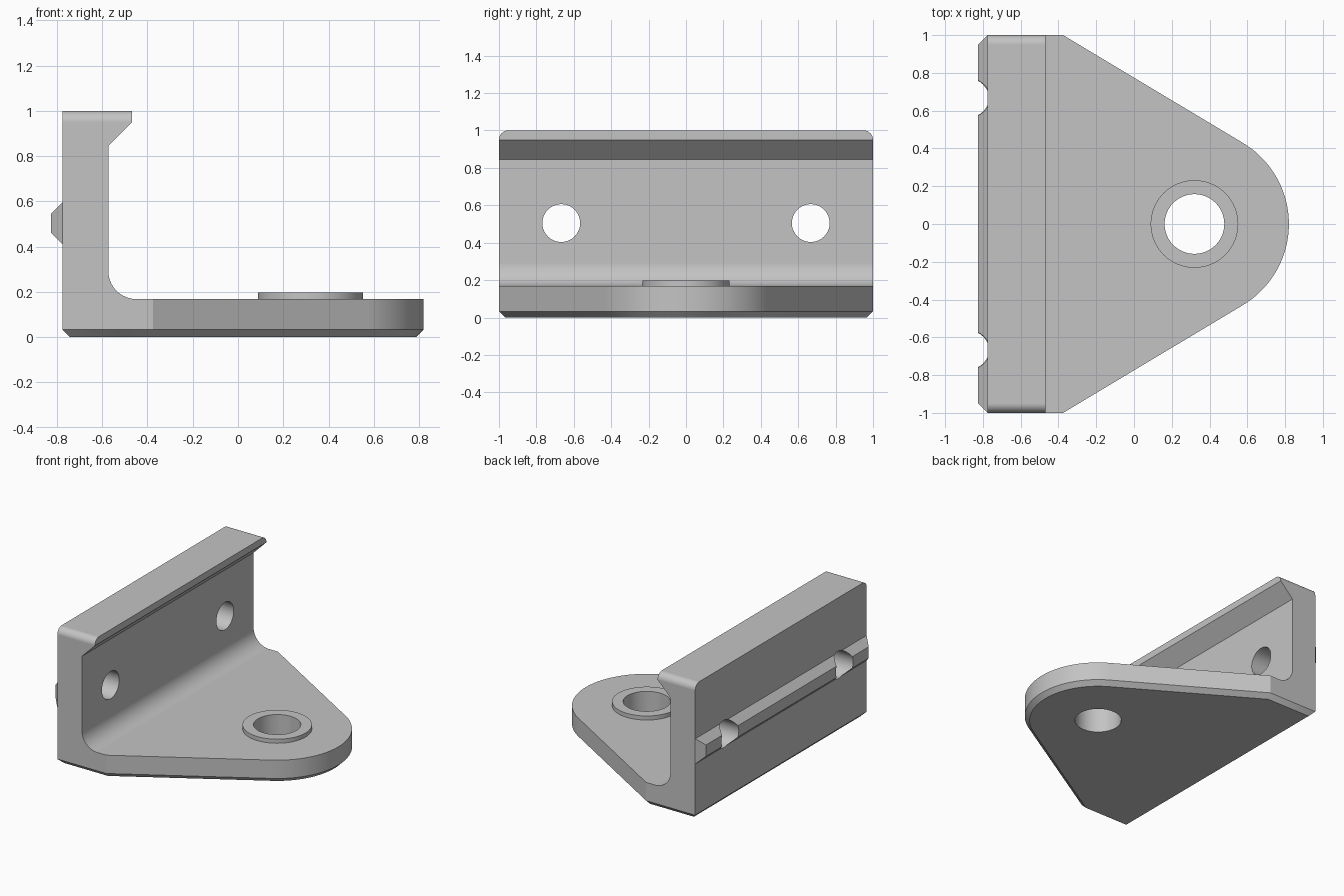
import bpy, bmesh
from math import cos, sin, radians, pi
from mathutils import Matrix

cube = bpy.data.objects.get("Cube")
if cube:
    bpy.data.objects.remove(cube, do_unlink=True)

GREY = (0.55, 0.55, 0.55, 1)
grey = bpy.data.materials.new("plain grey")
grey.use_nodes = True
grey.diffuse_color = GREY
grey.node_tree.nodes["Principled BSDF"].inputs["Base Color"].default_value = GREY

BACK, END = -0.775, 1.0           # back face of the wall, half length
PLATE, CHAMFER = 0.168, 0.033     # plate thickness, bottom chamfer
EYE_X, EYE_R = 0.32, 0.5          # centre and radius of the rounded tip


def make(name, bm):
    bmesh.ops.recalc_face_normals(bm, faces=bm.faces)
    mesh = bpy.data.meshes.new(name)
    bm.to_mesh(mesh)
    bm.free()
    mesh.materials.append(grey)
    ob = bpy.data.objects.new(name, mesh)
    bpy.context.collection.objects.link(ob)
    return ob


def arc(cx, cy, r, start, stop, steps):
    angles = [radians(start + (stop - start) * i / steps) for i in range(steps + 1)]
    return [(cx + r * cos(a), cy + r * sin(a)) for a in angles]


def prism(points, vector):
    bm = bmesh.new()
    face = bm.faces.new([bm.verts.new(p) for p in points])
    new = bmesh.ops.extrude_face_region(bm, geom=[face], use_keep_orig=True)["geom"]
    moved = [v for v in new if isinstance(v, bmesh.types.BMVert)]
    bmesh.ops.translate(bm, verts=moved, vec=vector)
    return bm


def cylinder(name, r, depth, centre, along_x=False):
    bm = bmesh.new()
    turn = Matrix.Rotation(pi / 2 if along_x else 0, 4, "Y")
    bmesh.ops.create_cone(bm, cap_ends=True, segments=64, radius1=r, radius2=r,
                          depth=depth, matrix=Matrix.Translation(centre) @ turn)
    return make(name, bm)


def combine(target, other, operation):
    mod = target.modifiers.new(operation.title(), "BOOLEAN")
    mod.object, mod.operation, mod.solver = other, operation, "EXACT"
    other.hide_render = True
    bpy.context.view_layer.objects.active = target
    bpy.ops.object.modifier_apply(modifier=mod.name)
    bpy.data.objects.remove(other, do_unlink=True)


# Base plate: tapered to a round tip, chamfered around the bottom
outline = [(BACK, -END), (-0.375, -END)]
outline += arc(EYE_X, 0, EYE_R, -59, 59, 40)
outline += [(-0.375, END), (BACK, END)]
bm = prism([(x, y, 0) for x, y in outline], (0, 0, PLATE))
rim = [e for e in bm.edges if all(v.co.z < 0.001 for v in e.verts)]
bmesh.ops.bevel(bm, geom=rim, offset=CHAMFER, segments=1, affect="EDGES",
                clamp_overlap=False)
bracket = make("bracket", bm)

# Upright wall: hooked lip on top, fillet at the foot
profile = [(BACK, 0.1), (BACK, END), (-0.468, END), (-0.468, 0.95), (-0.573, 0.845)]
profile += arc(-0.448, PLATE + 0.125, 0.125, 180, 270, 16) + [(-0.448, 0.1)]
bm = prism([(x, -END, z) for x, z in profile], (0, 2 * END, 0))
# Round the upper corners at both ends
corners = [e for e in bm.edges
           if all(v.co.z > 0.99 for v in e.verts)
           and abs(e.verts[0].co.y - e.verts[1].co.y) < 0.01]
bmesh.ops.bevel(bm, geom=corners, offset=0.05, segments=10, profile=0.5,
                affect="EDGES", clamp_overlap=False)
combine(bracket, make("wall", bm), "UNION")

# Locating rib on the back: tapered on all four sides
bm = bmesh.new()
rings = []
for x, y, z in [(BACK + 0.05, END - 0.001, 0.093), (BACK, END - 0.001, 0.093),
                (BACK - 0.052, 0.948, 0.042)]:
    rings.append([bm.verts.new((x, sy * y, 0.503 + sz * z))
                  for sy, sz in [(-1, -1), (1, -1), (1, 1), (-1, 1)]])
for a, b in zip(rings, rings[1:]):
    for i in range(4):
        j = (i + 1) % 4
        bm.faces.new([a[i], a[j], b[j], b[i]])
bm.faces.new(rings[0])
bm.faces.new(rings[-1])
combine(bracket, make("rib", bm), "UNION")

# Raised washer face around the eye
combine(bracket, cylinder("boss", 0.232, 0.1, (EYE_X, 0, 0.148)), "UNION")

# Through holes: one eye in the plate, two in the wall
combine(bracket, cylinder("eye_cutter", 0.158, 1, (EYE_X, 0, 0.2)), "DIFFERENCE")
for side in (-1, 1):
    cutter = cylinder("wall_hole_cutter", 0.101, 0.6, (BACK, side * 0.667, 0.505), True)
    combine(bracket, cutter, "DIFFERENCE")

# Smooth curves, crisp edges
bpy.ops.object.select_all(action="DESELECT")
bracket.select_set(True)
bpy.context.view_layer.objects.active = bracket
bpy.ops.object.shade_smooth_by_angle(angle=radians(25))
weighted = bracket.modifiers.new("Weighted normals", "WEIGHTED_NORMAL")
weighted.keep_sharp = True
